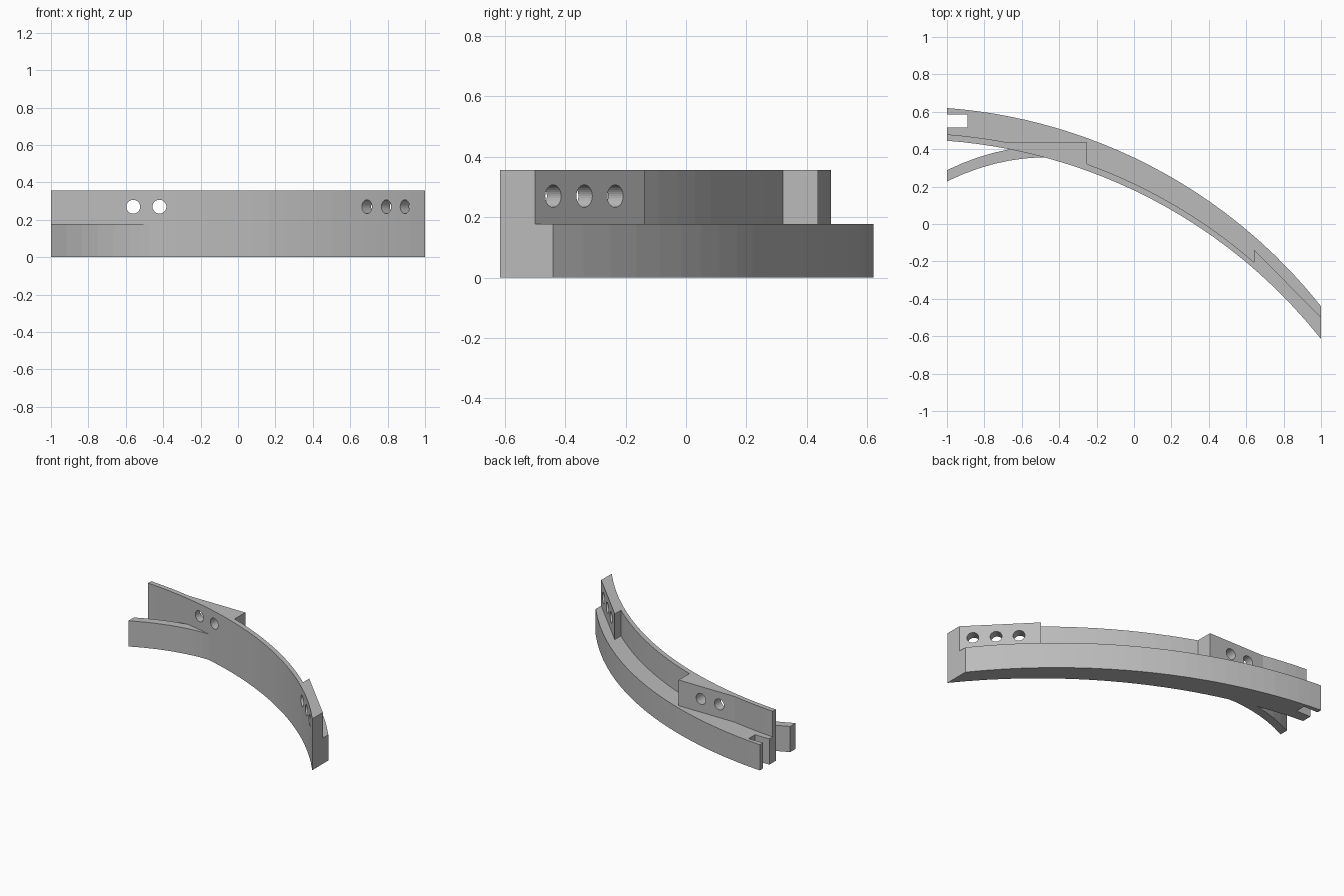
import bpy, bmesh, math
from mathutils import Vector

if "Cube" in bpy.data.objects:
    bpy.data.objects.remove(bpy.data.objects["Cube"])

LEDGE, TOP = 0.178, 0.356   # heights of the lower rail and of the upper wall
STEP = 1 / 12               # width of one facet of the curves

grey = bpy.data.materials.new("plain grey")
grey.use_nodes = True
grey.diffuse_color = (0.5, 0.5, 0.5, 1)
grey.node_tree.nodes["Principled BSDF"].inputs["Base Color"].default_value = (0.5, 0.5, 0.5, 1)


def bow(x):
    """Front face of the bow: an arc cut into even facets."""
    def circle(u):
        return math.sqrt(2.824 ** 2 - (u + 1.2115) ** 2) - 2.371
    k = math.floor(x / STEP + 1e-6)
    a, b = k * STEP, (k + 1) * STEP
    t = (x - a) / STEP
    return circle(a) * (1 - t) + circle(b) * t


def leaf(x):
    """Underside of the springy leaf."""
    return 0.356 - 0.465 * (x + 0.475) ** 2


def run(curve, start, end, shift=0):
    """Points along a curve, on the shared facet grid."""
    lo, hi = sorted((start, end))
    grid = [k * STEP for k in range(-12, 13)]
    xs = [lo] + [g for g in grid if lo + 1e-4 < g < hi - 1e-4] + [hi]
    if start > end:
        xs.reverse()
    return [(x, curve(x) + shift) for x in xs]


def prism(name, outline, z0, z1):
    bm = bmesh.new()
    face = bm.faces.new([bm.verts.new((x, y, z0)) for x, y in outline])
    side = bmesh.ops.extrude_face_region(bm, geom=[face])["geom"]
    bmesh.ops.translate(bm, vec=(0, 0, z1 - z0),
                        verts=[v for v in side if isinstance(v, bmesh.types.BMVert)])
    bmesh.ops.recalc_face_normals(bm, faces=bm.faces)
    mesh = bpy.data.meshes.new(name)
    bm.to_mesh(mesh)
    bm.free()
    mesh.materials.append(grey)
    obj = bpy.data.objects.new(name, mesh)
    bpy.context.collection.objects.link(obj)
    return obj


def combine(obj, other, operation):
    """Apply a boolean and drop the helper."""
    bpy.context.view_layer.objects.active = obj
    mod = obj.modifiers.new(operation.lower(), "BOOLEAN")
    mod.operation, mod.solver, mod.object = operation, "EXACT", other
    bpy.ops.object.modifier_apply(modifier=mod.name)
    bpy.data.objects.remove(other)


def drill(obj, x, y, direction):
    turn = Vector(direction).to_track_quat("Z", "Y").to_euler()
    bpy.ops.mesh.primitive_cylinder_add(vertices=32, radius=0.037, depth=0.6,
                                        location=(x, y, 0.27), rotation=turn)
    cutter = bpy.context.object
    cutter.name = "hole_cutter"
    cutter.hide_render = True
    cutter.data.materials.append(grey)
    combine(obj, cutter, "DIFFERENCE")


# Lower rail with the leaf on its front and a slot in its end
rail = prism("curved_rail",
             run(bow, -1, 1, 0.175) + run(bow, 1, -0.475)
             + run(leaf, -0.52, -1) + run(leaf, -1, -0.67, 0.06)
             + run(bow, -0.66, -1)
             + [(-1, 0.515), (-0.89, 0.515), (-0.89, 0.585), (-1, 0.585)],
             0, LEDGE)

# Upper wall, thickened into a flat mounting pad near each end
wall = prism("upper_wall",
             run(bow, -1, 1)
             + [(1, -0.5), (0.642, -0.137)]
             + run(bow, 0.642, -0.25, 0.036)
             + [(-0.25, 0.437)]
             + run(bow, -0.68, -1, 0.034),
             LEDGE, TOP)

# Screw holes square to each pad
for x in (-0.56, -0.42):
    drill(wall, x, 0.4, (0, 1, 0))
for x, y in ((0.737, -0.235), (0.838, -0.337), (0.94, -0.44)):
    drill(wall, x, y, (1, 1, 0))

combine(rail, wall, "UNION")
